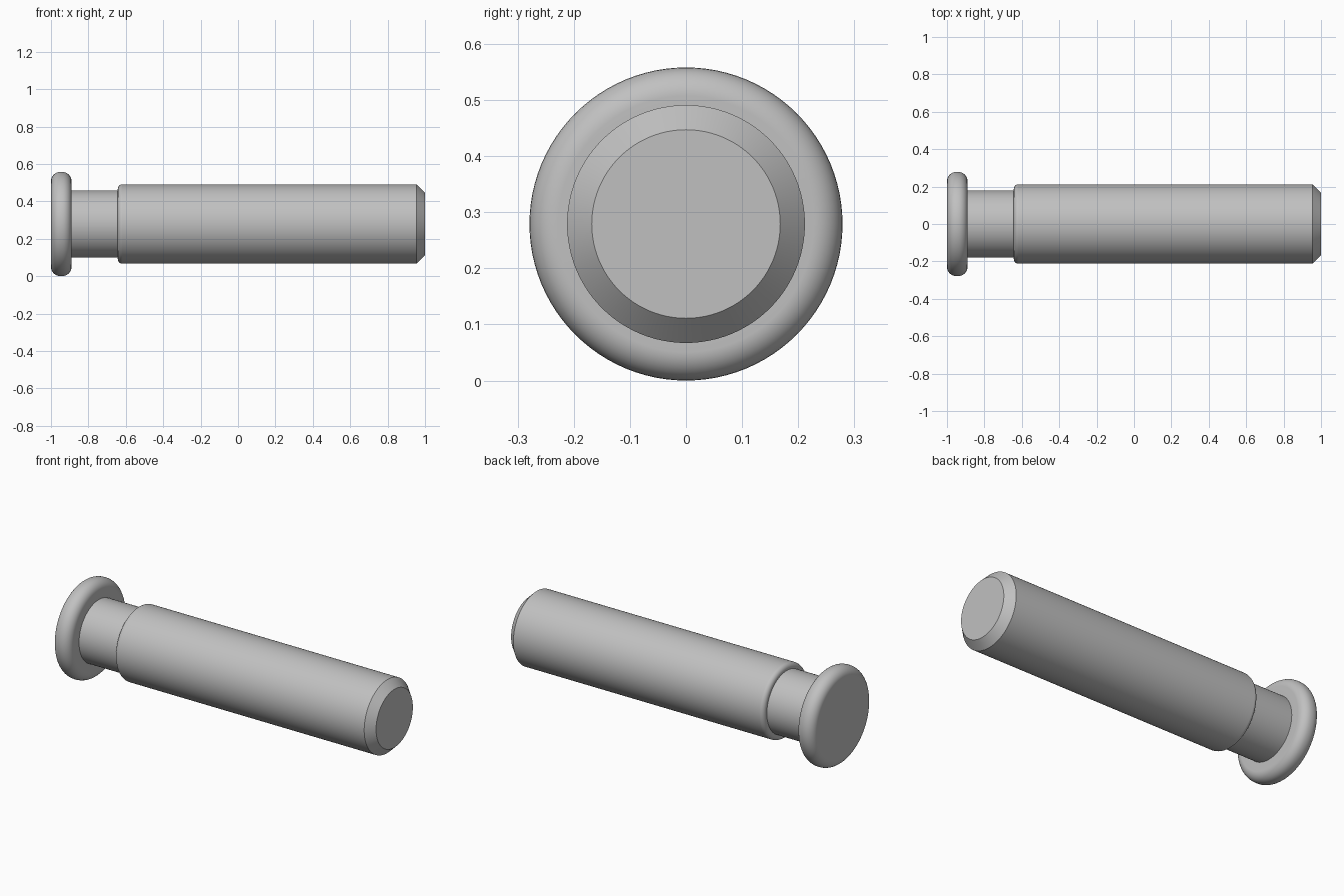
import bpy
import bmesh
from math import cos, sin, pi, radians
from mathutils import Matrix, Vector

cube = bpy.data.objects.get("Cube")
if cube:
    bpy.data.objects.remove(cube, do_unlink=True)

HEAD_R, NECK_R, BODY_R, TIP_R = 0.279, 0.18, 0.212, 0.168
HEAD_X, NECK_X, BODY_X, CHAMFER_X, TIP_X = -1.0, -0.89, -0.643, 0.955, 1.0
SIDES = 96

steel = bpy.data.materials.new("Grey steel")
steel.use_nodes = True
colour = (0.53, 0.53, 0.53, 1.0)
steel.diffuse_color = colour
steel.node_tree.nodes["Principled BSDF"].inputs["Base Color"].default_value = colour


def fillet(x, r, radius, start, steps=8):
    """Quarter circle of (x, r) points around a centre, turning clockwise."""
    angles = [start - pi / 2 * i / steps for i in range(steps + 1)]
    return [(x + radius * cos(a), r + radius * sin(a)) for a in angles]


# Profile along the pin's axis: rounded head, neck, body, chamfered tip
HEAD_F, BODY_F = 0.051, 0.025
profile = [(HEAD_X, 0)]
profile += fillet(HEAD_X + HEAD_F, HEAD_R - HEAD_F, HEAD_F, pi)
profile += fillet(NECK_X - HEAD_F, HEAD_R - HEAD_F, HEAD_F, pi / 2)
profile += [(NECK_X, NECK_R), (BODY_X, NECK_R)]
profile += fillet(BODY_X + BODY_F, BODY_R - BODY_F, BODY_F, pi)
profile += [(CHAMFER_X, BODY_R), (TIP_X, TIP_R), (TIP_X, 0)]

# Revolve the profile about the x axis
bm = bmesh.new()
verts = [bm.verts.new((x, 0, r)) for x, r in profile]
edges = [bm.edges.new(pair) for pair in zip(verts, verts[1:])]
bmesh.ops.spin(bm, geom=verts + edges, cent=(0, 0, 0), axis=(1, 0, 0),
               angle=2 * pi, steps=SIDES, use_duplicate=False)
bmesh.ops.remove_doubles(bm, verts=bm.verts[:], dist=0.0001)
bmesh.ops.recalc_face_normals(bm, faces=bm.faces[:])
bmesh.ops.transform(bm, matrix=Matrix.Translation(Vector((0, 0, HEAD_R))), verts=bm.verts[:])

mesh = bpy.data.meshes.new("headed_pin")
bm.to_mesh(mesh)
bm.free()
mesh.materials.append(steel)
pin = bpy.data.objects.new("headed_pin", mesh)
bpy.context.collection.objects.link(pin)

# Smooth curves, crisp chamfer and shoulders, flat end faces
bpy.ops.object.select_all(action="DESELECT")
pin.select_set(True)
bpy.context.view_layer.objects.active = pin
bpy.ops.object.shade_smooth_by_angle(angle=radians(30))
weighted = pin.modifiers.new("Flat ends", "WEIGHTED_NORMAL")
weighted.keep_sharp = True
